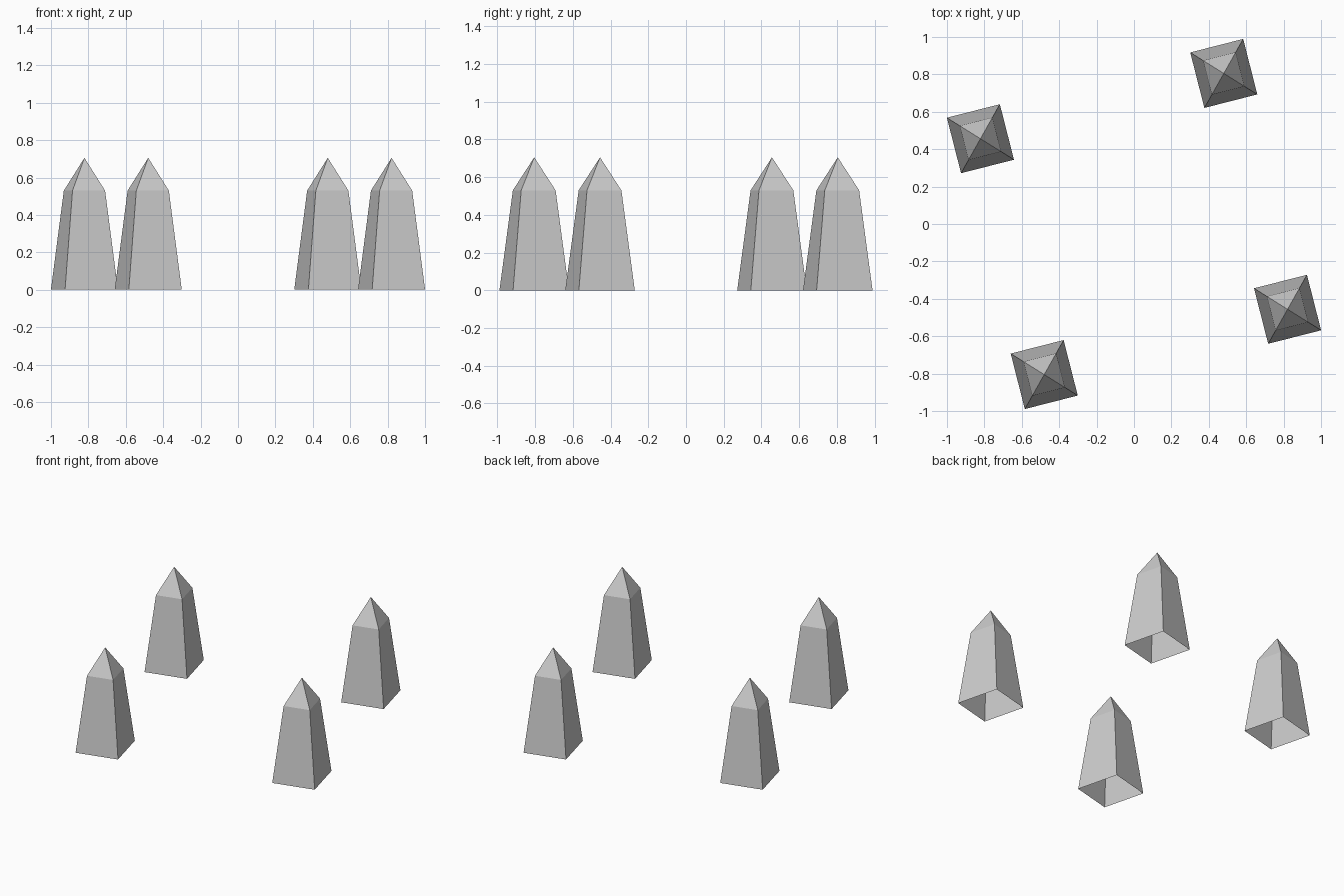
import bpy
import bmesh
import math

if "Cube" in bpy.data.objects:
    bpy.data.objects.remove(bpy.data.objects["Cube"])

# Single stone colour
stone = bpy.data.materials.new("grey_stone")
stone.diffuse_color = (0.6, 0.6, 0.6, 1.0)
stone.use_nodes = True
stone.node_tree.nodes["Principled BSDF"].inputs["Base Color"].default_value = stone.diffuse_color

HALF_X, HALF_Y = 0.146, 0.153
SHOULDER_Z, TIP_Z, TAPER = 0.53, 0.705, 0.615
TURN = math.radians(14.3)


def make_obelisk(name, x, y):
    """Hollow tapered four-sided shaft with a pyramid tip and an open base."""
    bm = bmesh.new()
    corners = [(-1, -1), (1, -1), (1, 1), (-1, 1)]
    base = [bm.verts.new((sx * HALF_X, sy * HALF_Y, 0)) for sx, sy in corners]
    ring = [bm.verts.new((sx * HALF_X * TAPER, sy * HALF_Y * TAPER, SHOULDER_Z))
            for sx, sy in corners]
    tip = bm.verts.new((0, 0, TIP_Z))
    for i in range(4):
        j = (i + 1) % 4
        bm.faces.new((base[i], base[j], ring[j], ring[i]))
        bm.faces.new((ring[i], ring[j], tip))
    mesh = bpy.data.meshes.new(name)
    bm.to_mesh(mesh)
    bm.free()
    mesh.materials.append(stone)
    obj = bpy.data.objects.new(name, mesh)
    obj.location = (x, y, 0)
    obj.rotation_euler.z = TURN
    bpy.context.collection.objects.link(obj)


# Four obelisks, in two pairs opposite each other across the centre
for label, x, y in (("back", 0.48, 0.805), ("right", 0.821, -0.456)):
    make_obelisk(f"obelisk_{label}", x, y)
    make_obelisk(f"obelisk_{label}_opposite", -x, -y)
